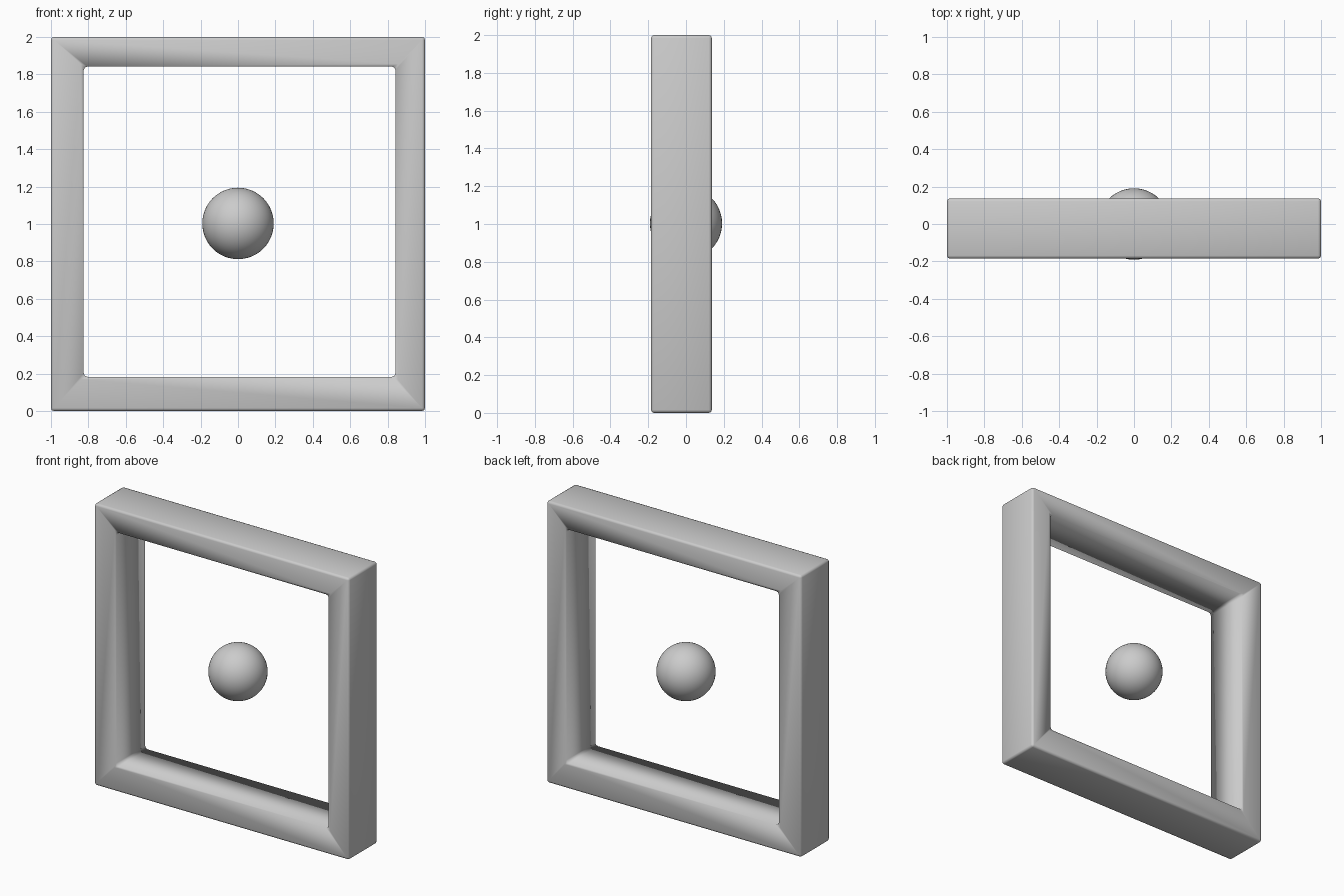
import bpy, bmesh
from mathutils import Vector

if "Cube" in bpy.data.objects:
    bpy.data.objects.remove(bpy.data.objects["Cube"])


def add_object(name, bm):
    bmesh.ops.recalc_face_normals(bm, faces=bm.faces)
    mesh = bpy.data.meshes.new(name)
    bm.to_mesh(mesh)
    bm.free()
    for poly in mesh.polygons:
        poly.use_smooth = True
    obj = bpy.data.objects.new(name, mesh)
    bpy.context.collection.objects.link(obj)
    return obj


# Square frame: bevelled slab, both large faces inset and bridged into a hole
Y_FRONT, Y_BACK = -0.185, 0.137
X0, X1, Z0, Z1 = -0.825, 0.842, 0.183, 1.842
bm = bmesh.new()
bmesh.ops.create_cube(bm, size=1)
for v in bm.verts:
    v.co = Vector((v.co.x * 2, Y_BACK if v.co.y > 0 else Y_FRONT, v.co.z * 2 + 1))
bmesh.ops.bevel(bm, geom=bm.edges[:], offset=0.016, segments=2,
                profile=0.5, affect='EDGES')

bm.normal_update()
caps = [f for f in bm.faces if abs(f.normal.y) > 0.99]
for cap in caps:
    bmesh.ops.inset_individual(bm, faces=[cap], thickness=0.15)
    for v in cap.verts:
        v.co.x = X1 if v.co.x > 0 else X0
        v.co.z = Z1 if v.co.z > 1 else Z0
rims = [e for cap in caps for e in cap.edges]
bmesh.ops.delete(bm, geom=caps, context='FACES_ONLY')
walls = bmesh.ops.bridge_loops(bm, edges=rims)

# Ease the four inner corners of the hole
corners = [e for e in walls['edges']
           if abs(e.verts[0].co.y - e.verts[1].co.y) > 0.2]
bmesh.ops.bevel(bm, geom=corners, offset=0.02, segments=2,
                profile=0.5, affect='EDGES')
add_object("square_frame", bm)

# Floating ball in the middle of the frame
bm = bmesh.new()
bmesh.ops.create_uvsphere(bm, u_segments=48, v_segments=24, radius=0.191)
bmesh.ops.translate(bm, verts=bm.verts, vec=(0, 0, 1.003))
add_object("center_ball", bm)
